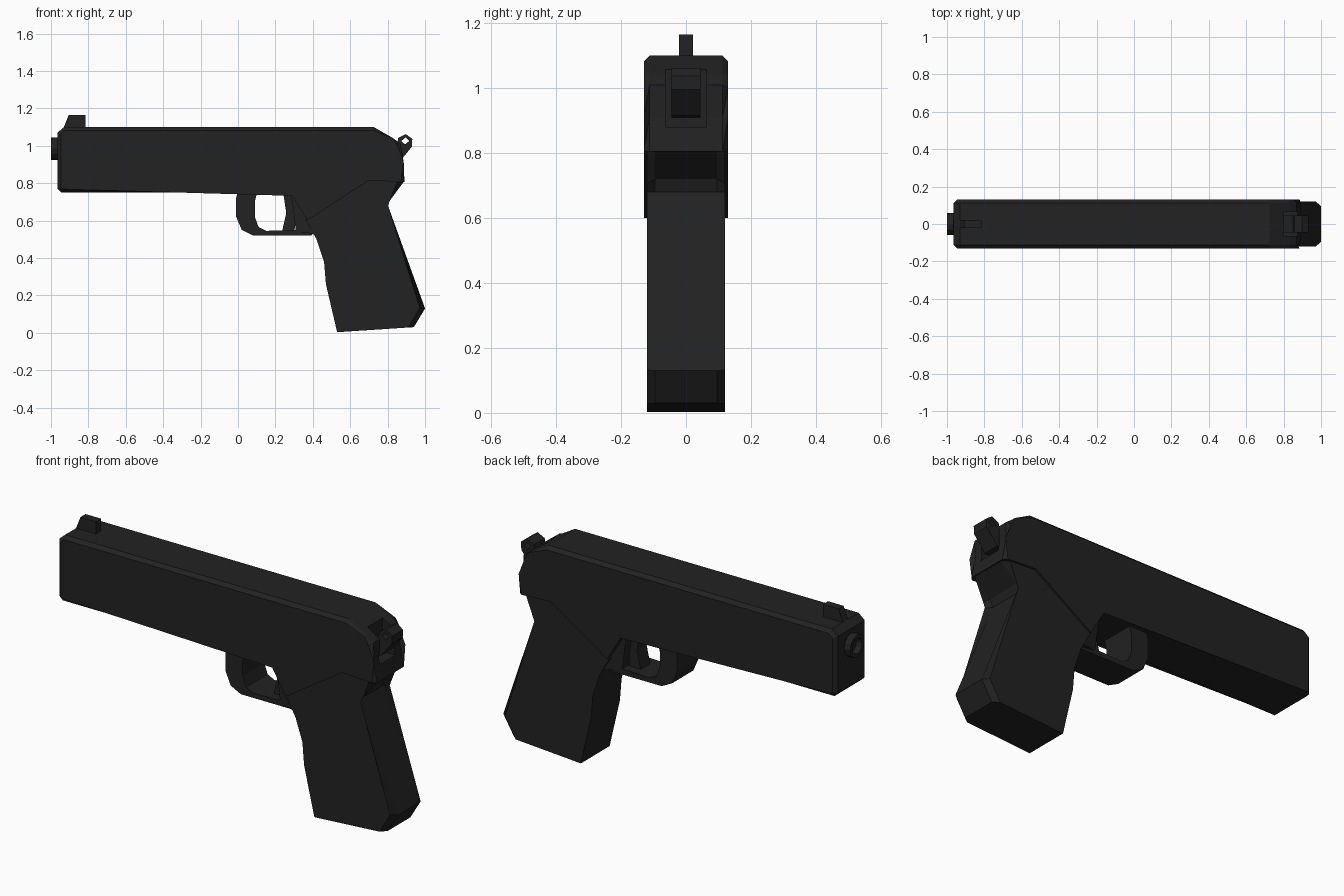
import bpy, bmesh
from math import pi
from mathutils import Matrix, Vector

if "Cube" in bpy.data.objects:
    bpy.data.objects.remove(bpy.data.objects["Cube"])

black = bpy.data.materials.new("black_finish")
black.diffuse_color = (0.016, 0.016, 0.016, 1)
black.use_nodes = True
black.node_tree.nodes["Principled BSDF"].inputs["Base Color"].default_value = black.diffuse_color


def finish(name, bm):
    bmesh.ops.recalc_face_normals(bm, faces=bm.faces)
    me = bpy.data.meshes.new(name)
    bm.to_mesh(me)
    bm.free()
    ob = bpy.data.objects.new(name, me)
    bpy.context.collection.objects.link(ob)
    me.materials.append(black)
    return ob


def prism(name, pts, half, chamfer=0, where=None, narrow=None):
    """Extrude an x-z profile to y = +-half and chamfer chosen rim edges.
    narrow(x, z) may give another half width for a profile point."""
    bm = bmesh.new()
    width = lambda p: narrow(*p) if narrow else half
    a = [bm.verts.new((p[0], -width(p), p[1])) for p in pts]
    b = [bm.verts.new((p[0], width(p), p[1])) for p in pts]
    bm.faces.new(a)
    bm.faces.new(b[::-1])
    n = len(pts)
    for i in range(n):
        j = (i + 1) % n
        bm.faces.new((a[i], b[i], b[j], a[j]))
    if chamfer:
        rim = []
        for e in bm.edges:
            v, w = (q.co for q in e.verts)
            m = (v + w) / 2
            if v.y * w.y > 0 and where(m.x, m.z):
                rim.append(e)
        bmesh.ops.bevel(bm, geom=rim, offset=chamfer, segments=1,
                        affect='EDGES', profile=0.5)
    return finish(name, bm)


# Slide and frame, chamfered all round except where it meets the grip
body = prism("slide_and_frame", [
    (-0.965, 0.77), (-0.945, 0.75), (0.28, 0.75), (0.37, 0.60), (0.70, 0.815),
    (0.89, 0.805), (0.868, 0.91), (0.87, 1.01), (0.83, 1.04), (0.725, 1.10),
    (-0.93, 1.10), (-0.965, 1.07)], 0.13, 0.018,
    lambda x, z: x < 0.2 or z > 0.83)

# Recess for the hammer
cutter = prism("hammer_slot_cutter", [
    (0.80, 0.88), (0.95, 0.88), (0.95, 1.06), (0.80, 1.06)], 0.063)
cutter.hide_render = True
cutter.hide_viewport = True
cut = body.modifiers.new("hammer_slot", 'BOOLEAN')
cut.object = cutter
cut.operation = 'DIFFERENCE'
cut.solver = 'EXACT'

# Grip with chamfered backstrap
prism("grip", [
    (0.36, 0.605), (0.42, 0.50), (0.46, 0.38), (0.47, 0.26), (0.53, 0.003),
    (0.94, 0.03), (1.0, 0.13), (0.775, 0.68), (0.79, 0.72), (0.885, 0.806),
    (0.70, 0.83), (0.50, 0.71)], 0.12, 0.025,
    lambda x, z: x > 0.77 and z < 0.79 and z > 0.05)

# Trigger guard, an open loop under the frame
prism("trigger_guard", [
    (0.0, 0.76), (-0.01, 0.72), (-0.01, 0.62), (0.02, 0.55), (0.08, 0.52),
    (0.39, 0.52), (0.41, 0.535), (0.38, 0.62), (0.34, 0.62), (0.34, 0.55),
    (0.15, 0.545), (0.11, 0.565), (0.09, 0.62), (0.09, 0.70), (0.105, 0.76)],
    0.09)

# Sloped web from the frame to the back of the guard
prism("frame_web", [(0.27, 0.76), (0.29, 0.70), (0.31, 0.54), (0.40, 0.53),
                    (0.42, 0.52), (0.42, 0.60), (0.42, 0.76)], 0.11,
      narrow=lambda x, z: 0.09 if x < 0.35 else 0.115)

# Trigger
prism("trigger", [(0.24, 0.76), (0.258, 0.64), (0.235, 0.54),
                  (0.30, 0.54), (0.32, 0.64), (0.32, 0.76)], 0.04)

# Front sight
prism("front_sight", [(-0.935, 1.09), (-0.905, 1.165), (-0.815, 1.165),
                      (-0.815, 1.09)], 0.021)

# Hammer spur with a hole, made as a slit loop of outer and inner outlines
hammer = prism("hammer", [
    (0.80, 0.91), (0.865, 0.915), (0.93, 0.995), (0.932, 1.037), (0.897, 1.062),
    (0.857, 1.042), (0.85, 1.01), (0.80, 0.98)], 0.045)
hole = prism("hammer_hole_cutter", [
    (0.873, 1.025), (0.893, 1.007), (0.915, 1.025), (0.896, 1.045)], 0.2)
hole.hide_render = True
hole.hide_viewport = True
cut = hammer.modifiers.new("hole", 'BOOLEAN')
cut.object = hole
cut.operation = 'DIFFERENCE'
cut.solver = 'EXACT'

# Hollow barrel end
bm = bmesh.new()
bmesh.ops.create_cone(bm, cap_ends=True, segments=12, radius1=0.06,
                      radius2=0.06, depth=0.06,
                      matrix=Matrix.Translation((-0.97, 0, 0.985))
                      @ Matrix.Rotation(pi / 2, 4, 'Y'))
muzzle = min(bm.faces, key=lambda f: f.calc_center_median().x)
bmesh.ops.inset_region(bm, faces=[muzzle], thickness=0.02)
ret = bmesh.ops.extrude_discrete_faces(bm, faces=[muzzle])["faces"][0]
old = [v for v in ret.verts]
bmesh.ops.translate(bm, verts=old, vec=Vector((0.033, 0, 0)))
finish("barrel", bm)
